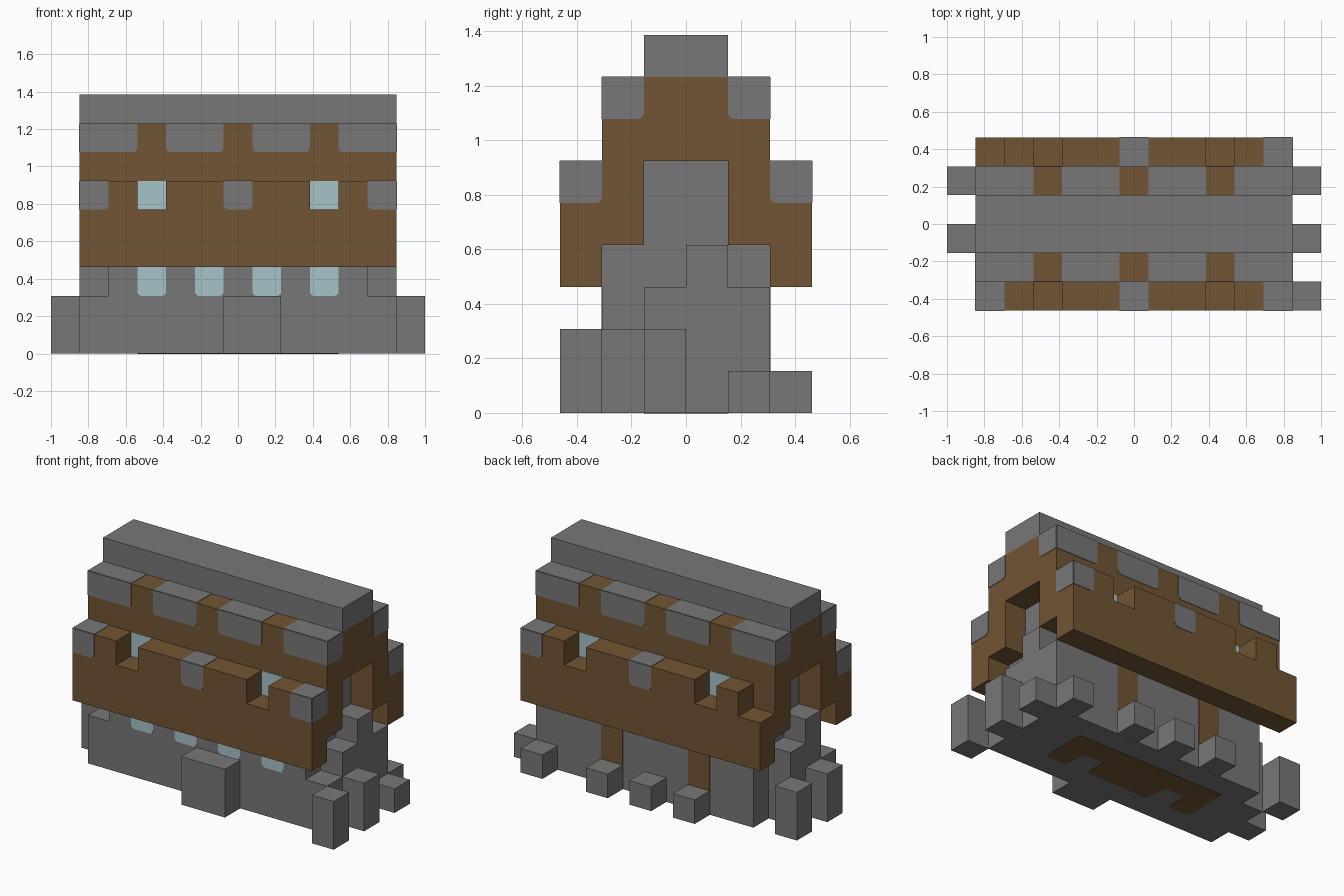
import bpy, bmesh, math
from mathutils import Vector

cube = bpy.data.objects.get("Cube")
if cube:
    bpy.data.objects.remove(cube, do_unlink=True)

U = 2 / 13      # size of one block
T = 0.003       # half thickness of painted plates
R = 0.16        # corner radius of painted plates, in blocks


def material(name, color):
    m = bpy.data.materials.new(name)
    m.use_nodes = True
    m.diffuse_color = (*color, 1)
    m.node_tree.nodes["Principled BSDF"].inputs["Base Color"].default_value = (*color, 1)
    return m


STONE = material("grey stone", (0.185, 0.185, 0.185))
WOOD = material("brown wood", (0.165, 0.09, 0.033))
GLASS = material("pale blue glass", (0.38, 0.54, 0.58))


def finish(name, bm, mat):
    bmesh.ops.recalc_face_normals(bm, faces=bm.faces)
    mesh = bpy.data.meshes.new(name)
    bm.to_mesh(mesh)
    bm.free()
    mesh.materials.append(mat)
    obj = bpy.data.objects.new(name, mesh)
    bpy.context.collection.objects.link(obj)
    return obj


def blocks(name, mat, *boxes):
    """Each box is three inclusive column, row and level ranges."""
    bm = bmesh.new()
    for spans in boxes:
        lo = Vector([s[0] for s in spans])
        hi = Vector([s[1] + 1 for s in spans])
        verts = bmesh.ops.create_cube(bm, size=1)["verts"]
        for v in verts:
            p = Vector([a + (c + 0.5) * (b - a) for a, b, c in zip(lo, hi, v.co)])
            v.co = (p - Vector((6.5, 3, 0))) * U
    return finish(name, bm, mat)


def plate(name, mat, axis, pos, u, v, left=False, right=False):
    """Thin panel across an axis, with optional rounded lower corners."""
    shift = [s for a, s in enumerate((6.5, 3, 0)) if a != axis]
    u0, u1, v0, v1 = u[0], u[1] + 1, v[0], v[1] + 1
    arc = [i * math.pi / 8 for i in range(5)]
    outline = [(u1, v1), (u0, v1)]
    if left:
        outline += [(u0 + R - R * math.cos(a), v0 + R - R * math.sin(a)) for a in arc]
    else:
        outline.append((u0, v0))
    if right:
        outline += [(u1 - R + R * math.sin(a), v0 + R - R * math.cos(a)) for a in arc]
    else:
        outline.append((u1, v0))
    height = (pos - (6.5, 3, 0)[axis]) * U
    bm = bmesh.new()
    ring = []
    for a, b in outline:
        co = [(a - shift[0]) * U, (b - shift[1]) * U]
        co.insert(axis, height - T)
        ring.append(bm.verts.new(co))
    face = bm.faces.new(ring)
    out = bmesh.ops.extrude_face_region(bm, geom=[face])["geom"]
    step = Vector((0, 0, 0))
    step[axis] = 2 * T
    bmesh.ops.translate(bm, vec=step,
                        verts=[g for g in out if isinstance(g, bmesh.types.BMVert)])
    return finish(name, bm, mat)


FULL = (1, 11)

# Stone core and the recessed gable wall
blocks("stone_walls", STONE, ((2, 10), (1, 4), (0, 3)), ((2, 10), (2, 3), (4, 5)))

# Stepped stone buttresses at both ends: (column, row, top level)
steps = [(1, 1, 1), (1, 2, 3), (1, 3, 2), (11, 1, 1), (11, 2, 2), (11, 3, 3), (11, 4, 2)]
blocks("end_buttresses", STONE, *[((i, i), (j, j), (0, k)) for i, j, k in steps])

# Loose rocks around the base
rocks = [(0, 2, 1), (0, 4, 1), (12, 0, 1), (12, 2, 1), (12, 4, 0),
         (4, 5, 0), (6, 5, 0), (8, 5, 0), (11, 5, 0)]
blocks("base_rocks", STONE, *[((i, i), (j, j), (0, k)) for i, j, k in rocks])
blocks("front_step", STONE, ((6, 7), (0, 0), (0, 1)))

# Timber upper walls and roof
blocks("upper_walls", WOOD, *[(FULL, (j, j), (4, 5)) for j in (1, 4)])
blocks("roof_body", WOOD, (FULL, (1, 4), (6, 7)))
blocks("roof_ridge", STONE, (FULL, (2, 3), (8, 8)))

# Eaves with gaps in front of the upper windows
for side, row, first in (("front", 0, 1), ("back", 5, 2)):
    tops = [(first, 2), (4, 8), (10, 11)]
    blocks(side + "_eave", WOOD, (FULL, (row, row), (3, 4)),
           *[(t, (row, row), (5, 5)) for t in tops])

# Stone shingles on roof and eaves
for side, row, wall, eave_row, eave_wall in (("front", 1, 1, 0, 0), ("back", 4, 5, 5, 6)):
    for a, b in ((1, 2), (4, 5), (7, 8), (10, 11)):
        plate(side + "_roof_shingle", STONE, 1, wall, (a, b), (7, 7), a > 1, b < 11)
        plate(side + "_roof_shingle_top", STONE, 2, 8, (a, b), (row, row))
    for i in (1, 6, 11):
        if side == "back" and i == 1:
            continue
        plate(side + "_eave_shingle", STONE, 1, eave_wall, (i, i), (5, 5), i > 1, i < 11)
        plate(side + "_eave_shingle_top", STONE, 2, 6, (i, i), (eave_row, eave_row))

# Shingles wrapping round the gable ends
for end, x in (("right", 1), ("left", 12)):
    for row in (1, 4):
        plate(end + "_gable_shingle", STONE, 0, x, (row, row), (7, 7), row == 4, row == 1)
    for row in (0, 5):
        if end == "left" or row == 0:
            plate(end + "_eave_end", STONE, 0, x, (row, row), (5, 5), row == 5, row == 0)

# Windows
for i in (3, 5, 7, 9):
    plate("lower_window", GLASS, 1, 1, (i, i), (2, 2), True, True)
for i in (3, 9):
    for wall in (1, 5):
        plate("upper_window", GLASS, 1, wall, (i, i), (5, 5))

# Timber posts on the back wall and timber floor underneath
for i in (4, 8):
    plate("back_post", WOOD, 1, 5, (i, i), (0, 2))
plate("floor_panel", WOOD, 2, 0, (3, 9), (3, 3))
for span in ((3, 3), (5, 7), (9, 9)):
    plate("floor_tab", WOOD, 2, 0, span, (2, 2), True, True)
